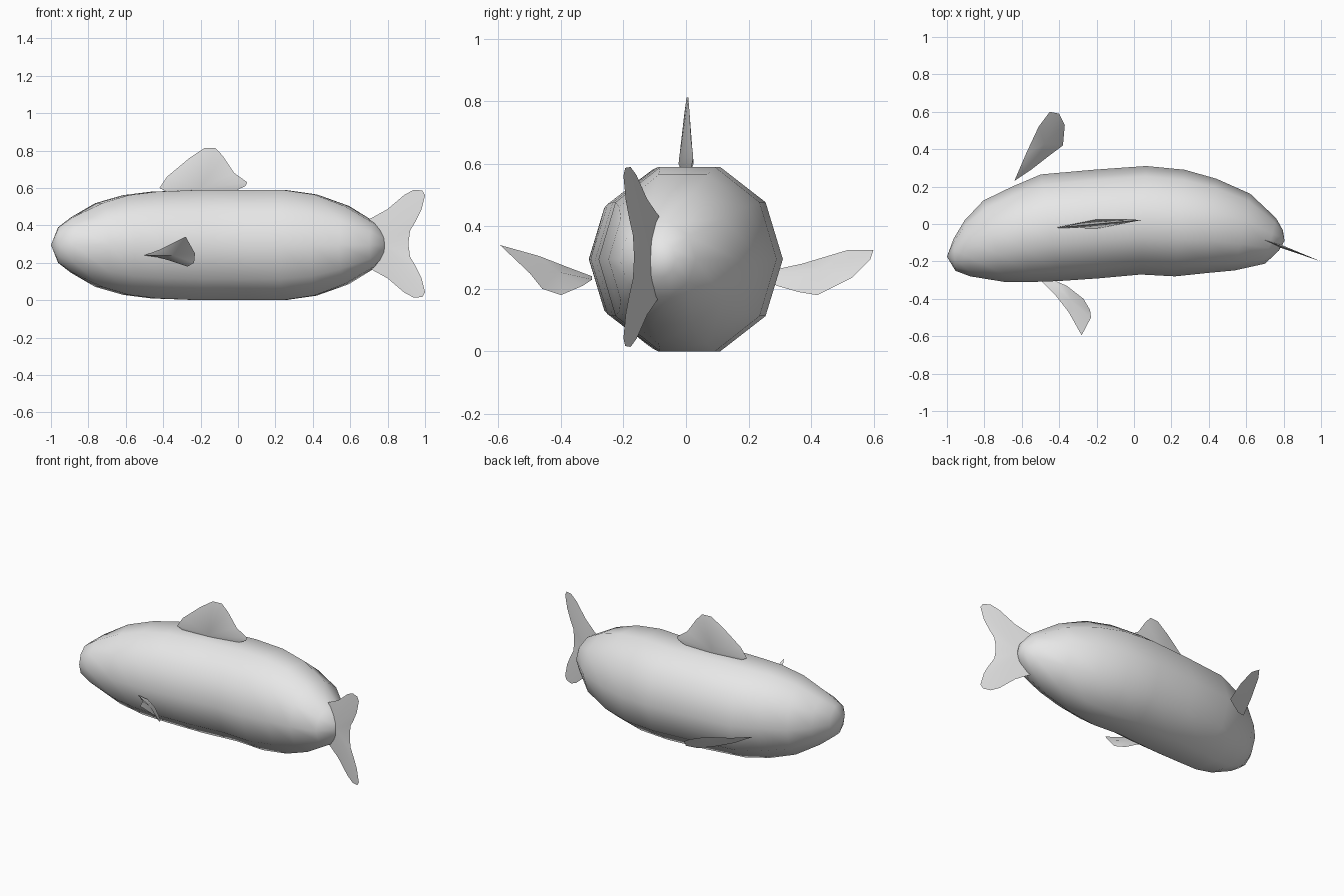
import bpy
import bmesh
import math
from mathutils import Vector

cube = bpy.data.objects.get("Cube")
if cube:
    bpy.data.objects.remove(cube, do_unlink=True)

grey = bpy.data.materials.new("light_grey")
grey.use_nodes = True
grey.diffuse_color = (0.8, 0.8, 0.8, 1)
grey.node_tree.nodes["Principled BSDF"].inputs["Base Color"].default_value = (0.8, 0.8, 0.8, 1)

MID_HEIGHT = 0.295
SIDES = 10


def finish(name, bm, sharp_angle=None):
    """Turn a bmesh into a smooth-shaded object, optionally with sharp edges."""
    bmesh.ops.recalc_face_normals(bm, faces=bm.faces[:])
    for face in bm.faces:
        face.smooth = True
    mesh = bpy.data.meshes.new(name)
    bm.to_mesh(mesh)
    bm.free()
    mesh.materials.append(grey)
    if sharp_angle is not None:
        mesh.set_sharp_from_angle(angle=math.radians(sharp_angle))
    obj = bpy.data.objects.new(name, mesh)
    bpy.context.collection.objects.link(obj)
    return obj


def build_body(stations, nose, tail_end):
    """Loft ten-sided rings along the bent spine and close both ends."""
    bm = bmesh.new()
    rings = []
    for x, y, half_width, half_height, lean in stations:
        ring = []
        for i in range(SIDES):
            angle = math.tau * i / SIDES
            side = half_width * math.cos(angle)
            ring.append(bm.verts.new((x + lean * side, y + side,
                                      MID_HEIGHT + half_height * math.sin(angle))))
        rings.append(ring)
    for first, second in zip(rings, rings[1:]):
        for i in range(SIDES):
            j = (i + 1) % SIDES
            bm.faces.new((first[i], first[j], second[j], second[i]))
    for ring, end in ((rings[0], nose), (rings[-1], tail_end)):
        pole = bm.verts.new((end[0], end[1], MID_HEIGHT))
        for i in range(SIDES):
            bm.faces.new((ring[i], ring[(i + 1) % SIDES], pole))
    return finish("body", bm)


def build_fin(name, outline, thickness, centre=None):
    """Thin blade: a sharp rim fanned to one raised point on each side."""
    points = [Vector(p) for p in outline]
    middle = Vector(centre) if centre else sum(points, Vector()) / len(points)
    normal = Vector()
    for p, q in zip(points, points[1:] + points[:1]):
        normal += (p - middle).cross(q - middle)
    normal.normalize()
    bm = bmesh.new()
    rim = [bm.verts.new(p) for p in points]
    for sign in (1, -1):
        ridge = bm.verts.new(middle + normal * thickness * sign)
        for p, q in zip(rim, rim[1:] + rim[:1]):
            bm.faces.new((p, q, ridge))
    return finish(name, bm, 40)


# Body: spine x, spine y, half width, half height, lean of the ring
build_body([
    (-0.96, -0.165, 0.085, 0.10, -0.06),
    (-0.89, -0.13, 0.15, 0.155, -0.10),
    (-0.745, -0.093, 0.218, 0.235, -0.28),
    (-0.6, -0.055, 0.255, 0.28, -0.2),
    (-0.45, -0.02, 0.285, 0.30, -0.17),
    (-0.2, 0, 0.29, 0.31, -0.06),
    (0.05, 0.02, 0.29, 0.31, 0.05),
    (0.245, 0.005, 0.285, 0.31, 0.09),
    (0.415, -0.01, 0.252, 0.284, 0.1),
    (0.58, -0.043, 0.205, 0.22, 0.2),
    (0.73, -0.09, 0.122, 0.125, 0.24),
    (0.785, -0.088, 0.055, 0.06, 0.2),
], nose=(-1, -0.175), tail_end=(0.805, -0.09))

# Dorsal fin, slightly turned along the back
back_profile = [(-0.42, 0.6), (-0.38, 0.66), (-0.26, 0.76), (-0.18, 0.813),
                (-0.12, 0.813), (-0.08, 0.77), (-0.02, 0.68), (0.05, 0.63),
                (0.04, 0.61), (-0.05, 0.57), (-0.2, 0.55), (-0.38, 0.58)]
build_fin("dorsal_fin", [(x, 0.09 * (x + 0.2), z) for x, z in back_profile],
          0.024, (-0.2, 0, 0.6))

# Tail fin: upper lobe, then the same lobe turned over
lobe = [(0.7, 0.13), (0.8, 0.185), (0.89, 0.262), (0.94, 0.288), (0.985, 0.285),
        (1, 0.26), (0.98, 0.18), (0.95, 0.12), (0.92, 0.07), (0.912, 0.01)]
tail = [(x, h) for x, h in lobe] + [(x, -h) for x, h in reversed(lobe)]
build_fin("tail_fin", [(x, -0.09 - 0.38 * (x - 0.71), 0.302 + h) for x, h in tail],
          0.008, (0.78, -0.117, 0.302))

# Side fins, swept back to different angles
build_fin("right_side_fin", [
    (-0.5, -0.3, 0.24), (-0.42, -0.38, 0.27), (-0.35, -0.47, 0.305),
    (-0.28, -0.595, 0.34), (-0.23, -0.5, 0.25), (-0.235, -0.46, 0.2),
    (-0.27, -0.4, 0.18), (-0.36, -0.33, 0.21), (-0.43, -0.3, 0.23)], 0.01)
build_fin("left_side_fin", [
    (-0.64, 0.23, 0.25), (-0.58, 0.37, 0.28), (-0.51, 0.52, 0.325),
    (-0.45, 0.6, 0.325), (-0.4, 0.59, 0.295), (-0.37, 0.53, 0.235),
    (-0.38, 0.42, 0.18), (-0.46, 0.36, 0.19), (-0.55, 0.29, 0.21)], 0.01)
